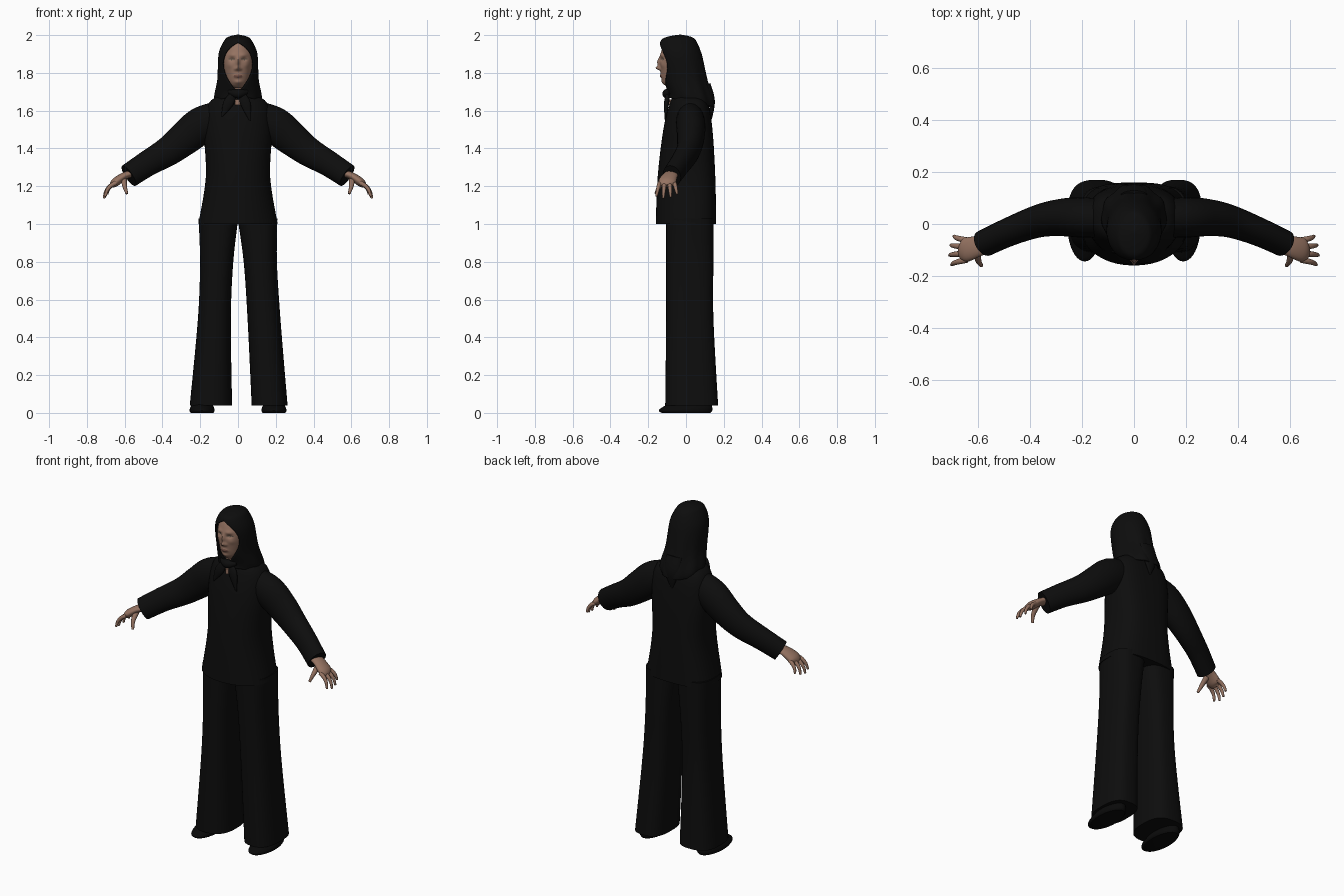
import bpy, bmesh, math
from mathutils import Vector

if "Cube" in bpy.data.objects:
    bpy.data.objects.remove(bpy.data.objects["Cube"])


def material(name, *rgb):
    mat = bpy.data.materials.new(name)
    mat.use_nodes = True
    mat.diffuse_color = (*rgb, 1)
    shader = mat.node_tree.nodes["Principled BSDF"]
    shader.inputs["Base Color"].default_value = (*rgb, 1)
    shader.inputs["Roughness"].default_value = 0.9
    return mat


BLACK = material("black cloth", .004, .004, .004)
SKIN = material("skin", .3, .17, .12)
LIPS = material("lips", .17, .08, .06)
EYES = material("eyes", .1, .08, .06)
SHOE = material("shoe leather", .003, .003, .003)
made = []


def spline(rows, steps):
    """Smooth curve through rows of numbers."""
    rows = [Vector(row) for row in rows]
    last = len(rows) - 1
    out = []
    for i in range(last):
        a, b, c, d = rows[max(i - 1, 0)], rows[i], rows[i + 1], rows[min(i + 2, last)]
        for k in range(steps):
            t = k / steps
            slope_in, slope_out = (c - a) / 2, (d - b) / 2
            bend = (c - b) * 3 - slope_in * 2 - slope_out
            twist = (b - c) * 2 + slope_in + slope_out
            out.append(b + slope_in * t + bend * t * t + twist * t ** 3)
    return out + [rows[last]]


def add_ring(bm, centre, across, along, sides, front=2, back=2):
    """Superellipse ring; front and back set how square each half is."""
    ring = []
    for j in range(sides):
        angle = math.tau * j / sides
        c, s = math.cos(angle), math.sin(angle)
        power = 2 / (back if s > 0 else front)
        ring.append(bm.verts.new(centre + across * math.copysign(abs(c) ** power, c)
                                 + along * math.copysign(abs(s) ** power, s)))
    return ring


def join_rings(bm, rings, closed=True):
    for low, high in zip(rings, rings[1:]):
        for j in range(len(low) if closed else len(low) - 1):
            k = (j + 1) % len(low)
            bm.faces.new((low[j], low[k], high[k], high[j]))
    if closed:
        bm.faces.new(rings[0])
        bm.faces.new(rings[-1])


def finish(name, bm, *mats):
    bmesh.ops.recalc_face_normals(bm, faces=bm.faces)
    mesh = bpy.data.meshes.new(name)
    bm.to_mesh(mesh)
    bm.free()
    for mat in mats:
        mesh.materials.append(mat)
    ob = bpy.data.objects.new(name, mesh)
    bpy.context.collection.objects.link(ob)
    made.append(ob)
    return ob


def stack(rows, sides=40, steps=5, x=lambda z: 0, **shape):
    """Level rings; rows are height, half width, front y, back y."""
    bm = bmesh.new()
    rings = []
    for z, width, front_y, back_y in spline(rows, steps):
        centre = Vector((x(z), (front_y + back_y) / 2, z))
        depth = Vector((0, (back_y - front_y) / 2, 0))
        rings.append(add_ring(bm, centre, Vector((width, 0, 0)), depth, sides, **shape))
    join_rings(bm, rings)
    return bm


def limb(name, path, radii, mat, depth=1.0, sides=24):
    """Tube along a path; depth is its y radius as a share of its radius."""
    rows = spline([(*p, r) for p, r in zip(path, radii)], 5)
    points = [Vector(row[:3]) for row in rows]
    bm = bmesh.new()
    rings = []
    for i, (point, row) in enumerate(zip(points, rows)):
        ahead = (points[min(i + 1, len(points) - 1)] - points[max(i - 1, 0)]).normalized()
        along = Vector((0, 1, 0))
        along = (along - ahead * along.dot(ahead)).normalized()
        across = along.cross(ahead)
        rings.append(add_ring(bm, point, across * row[3], along * row[3] * depth, sides))
    join_rings(bm, rings)
    return finish(name, bm, mat)


def fade(value, start, end):
    return min(max((value - start) / (end - start), 0), 1)


# Jacket body, rounder at the front and squarer at the back
finish("jacket", stack([(1, .21, -.16, .16), (1.25, .17, -.15, .155), (1.5, .18, -.12, .14),
                        (1.64, .155, -.085, .115), (1.69, .07, -.06, .06)],
                       front=2.1, back=3), BLACK)

for side, s in (("left", 1), ("right", -1)):
    def paired(name, path, *args, **kw):
        limb(side + "_" + name, [(x * s, y, z) for x, y, z in path], *args, **kw)

    # Wide trouser leg; the left one stands further out
    stance, hem = (.065, .095) if s > 0 else (.04, .112)
    finish(side + "_trouser_leg",
           stack([(.04, hem, -.11, .17), (.5, .087, -.105, .145),
                  (.8, .088, -.105, .145), (1.03, .105, -.105, .145)],
                 x=lambda z: s * (.105 + stance * (1 - z)), front=2.5, back=2.8), BLACK)

    # Shoe
    finish(side + "_shoe", stack([(0, .06, -.13, .13), (.02, .066, -.14, .14),
                                  (.07, .04, -.05, .13)], x=lambda z: .19 * s), SHOE)

    # Sleeve and palm
    paired("sleeve", [(.08, .02, 1.57), (.19, .025, 1.525), (.28, .025, 1.455),
                      (.37, .01, 1.385), (.48, -.03, 1.32), (.578, -.075, 1.255)],
           (.085, .097, .09, .078, .068, .064), BLACK, depth=.8)
    paired("hand", [(.55, -.07, 1.27), (.6, -.085, 1.255), (.65, -.1, 1.22), (.67, -.1, 1.2)],
           (.018, .02, .023, .012), SKIN, depth=2)

    # Fingers curl downward joint by joint and fan out
    reaches = {"index": .95, "middle": 1.08, "ring": 1, "little": .8}
    for i, (finger, reach) in enumerate(reaches.items()):
        joint = Vector((.645, .025 * i - .138, 1.218))
        path = [joint]
        for k in range(3):
            pitch = .5 + .4 * k
            step = Vector((math.cos(pitch), .13 * (i - 1.5), -math.sin(pitch)))
            joint = joint + step * .034 * reach
            path.append(joint)
        paired(finger + "_finger", path, (.012, .011, .009, .006), SKIN, sides=12)
    paired("thumb", [(.605, -.1, 1.24), (.6, -.14, 1.2), (.588, -.16, 1.16)],
           (.017, .012, .007), SKIN, sides=12)

# Head, then face features pushed out or in symmetrically
bm = stack([(1.72, .02, -.095, -.05), (1.74, .045, -.115, -.03), (1.78, .064, -.13, .02),
            (1.88, .083, -.138, .058), (1.96, .055, -.11, .03), (1.975, .02, -.07, 0)],
           sides=96, steps=20)
# Each feature: distance from middle, height, width, tallness, push
features = {
    "nose tip": (0, 1.825, .01, .01, .022),
    "nose bridge": (0, 1.855, .008, .025, .014),
    "nostril": (.014, 1.82, .007, .007, .007),
    "eye socket": (.032, 1.872, .015, .01, -.01),
    "brow": (.03, 1.895, .02, .01, .005),
    "cheek": (.045, 1.84, .015, .015, .004),
    "mouth": (0, 1.783, .02, .01, .008),
    "chin": (0, 1.75, .02, .012, .007),
}
for v in bm.verts:
    if v.co.y < -.06:
        v.co.y -= sum(push * math.exp(-((abs(v.co.x) - x) / w) ** 2 - ((v.co.z - z) / h) ** 2)
                      for x, z, w, h, push in features.values())


def inside(point, x, z, w, h):
    return ((abs(point.x) - x) / w) ** 2 + ((point.z - z) / h) ** 2 < 1


for face in bm.faces:
    middle = face.calc_center_median()
    if middle.y < -.06:
        if inside(middle, 0, 1.783, .024, .008):
            face.material_index = 1
        elif inside(middle, .033, 1.872, .016, .004):
            face.material_index = 2
finish("head", bm, SKIN, LIPS, EYES)
limb("neck", [(0, -.01, 1.62), (0, -.025, 1.78)], (.06, .05), SKIN)
limb("throat", [(0, -.09, 1.63), (0, -.09, 1.66)], (.016, .016), SKIN)

# Headscarf hood with an arched face opening, back folds and a dropped back edge
bm = bmesh.new()
rings = []
arc = 64
for z, width, front_y, back_y in spline(
        [(2, .001, -.03, -.03), (1.99, .045, -.09, .02), (1.97, .07, -.13, .05),
         (1.9, .1, -.143, .08), (1.78, .106, -.125, .115), (1.7, .122, -.095, .145),
         (1.67, .118, -.093, .15)], 5):
    opening = .078 * math.sin(math.pi * fade(z, 1.7, 1.955) ** 1.3) ** .6
    start = math.asin(min(opening / width, .95))
    ring = []
    for j in range(arc + 1):
        angle = start + (math.tau - 2 * start) * j / arc
        behind = (1 - math.cos(angle)) / 2
        fold = 1 + .035 * fade(z, 1.88, 1.73) * behind * math.cos(9 * angle)
        ring.append(bm.verts.new((
            width * fold * math.sin(angle),
            (front_y + back_y) / 2 - (back_y - front_y) / 2 * fold * math.cos(angle),
            z - .05 * behind * fade(z, 1.9, 1.67))))
    rings.append(ring)
join_rings(bm, rings, closed=False)
bmesh.ops.remove_doubles(bm, verts=bm.verts, dist=.0015)
cloth = finish("headscarf", bm, BLACK).modifiers.new("cloth thickness", "SOLIDIFY")
cloth.thickness = .006
cloth.offset = 0

# Knot and hanging ends of the scarf
limb("scarf_knot", [(-.05, -.085, 1.7), (0, -.1, 1.69), (.05, -.085, 1.7)],
     (.01, .025, .01), BLACK)
for name, x, tip in (("right_scarf_end", -.085, 1.57), ("left_scarf_end", .065, 1.545)):
    limb(name, [(x / 4, -.095, 1.69), (x * .6, -.103, 1.64), (x, -.11, tip)],
         (.015, .027, .004), BLACK, depth=.5)
limb("back_scarf_end", [(0, .11, 1.74), (0, .135, 1.65), (0, .135, 1.555)],
     (.05, .045, .005), BLACK, depth=.4)

# Smooth shading with crisp hems
bpy.ops.object.select_all(action="DESELECT")
for ob in made:
    ob.select_set(True)
bpy.context.view_layer.objects.active = made[0]
bpy.ops.object.shade_smooth_by_angle(angle=math.radians(50))
